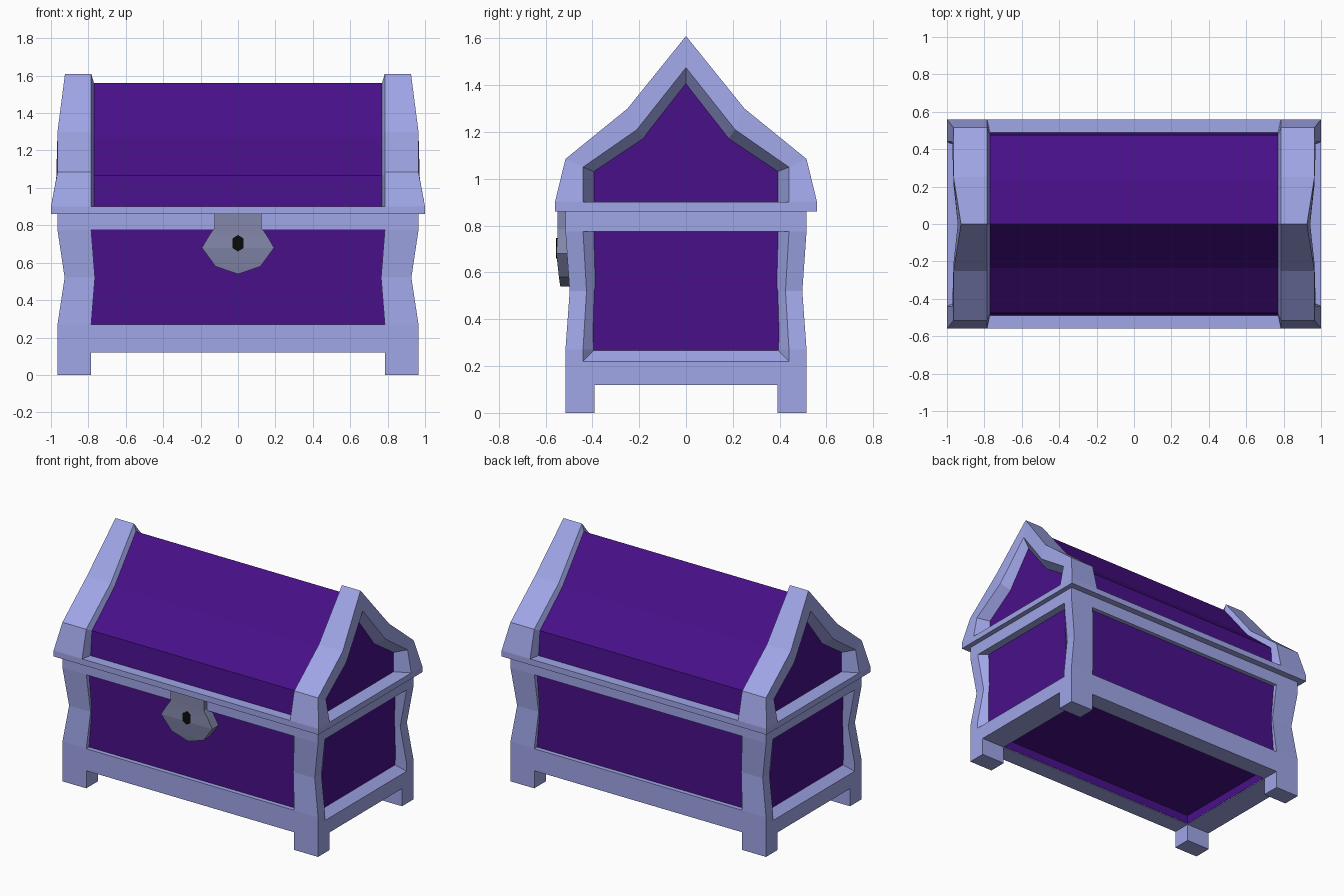
import bpy, bmesh

if "Cube" in bpy.data.objects:
    bpy.data.objects.remove(bpy.data.objects["Cube"])


def material(name, rgb):
    m = bpy.data.materials.new(name)
    m.diffuse_color = (*rgb, 1)
    m.use_nodes = True
    m.node_tree.nodes["Principled BSDF"].inputs["Base Color"].default_value = m.diffuse_color
    return m


TRIM = material("pale_trim", (0.35, 0.38, 0.80))
PURPLE = material("purple_panel", (0.065, 0.005, 0.25))
METAL = material("grey_metal", (0.22, 0.24, 0.40))
BLACK = material("dark_hole", (0.003, 0.003, 0.003))


def loft(name, rings, mat, mirror=""):
    """Skin a row of closed rings, cap both ends, mirror over the named axes."""
    bm = bmesh.new()
    rows = [[bm.verts.new(p) for p in ring] for ring in rings]
    n = len(rows[0])
    for a, b in zip(rows, rows[1:]):
        for i in range(n):
            j = (i + 1) % n
            bm.faces.new((a[i], a[j], b[j], b[i]))
    bm.faces.new(rows[0])
    bm.faces.new(rows[-1])
    bmesh.ops.recalc_face_normals(bm, faces=bm.faces)
    mesh = bpy.data.meshes.new(name)
    bm.to_mesh(mesh)
    bm.free()
    mesh.materials.append(mat)
    ob = bpy.data.objects.new(name, mesh)
    bpy.context.collection.objects.link(ob)
    if mirror:
        mod = ob.modifiers.new("mirror", 'MIRROR')
        mod.use_axis = ("x" in mirror, "y" in mirror, False)
        mod.use_mirror_merge = False
    return ob


def rect(x0, x1, y0, y1, z):
    return [(x0, y0, z), (x1, y0, z), (x1, y1, z), (x0, y1, z)]


def box(name, x0, x1, y0, y1, z0, z1, mat, mirror=""):
    return loft(name, [rect(x0, x1, y0, y1, z) for z in (z0, z1)], mat, mirror)


# Purple chest body with a recessed underside
loft("chest_body", [rect(-x, x, -y, y, z) for x, y, z in (
    (0.91, 0.485, 0.86), (0.91, 0.485, 0.125), (0.783, 0.388, 0.125), (0.783, 0.388, 0.185))], PURPLE)

# Feet and waisted corner posts
box("foot", 0.785, 0.965, 0.39, 0.515, 0, 0.12, TRIM, "xy")
posts = []
for z, x, y, xi, rim, deep in ((0.12, 0.965, 0.515, 0.785, 0.44, 0.39),
                               (0.27, 0.965, 0.515, 0.785, 0.44, 0.39),
                               (0.52, 0.927, 0.497, 0.765, 0.425, 0.383),
                               (0.775, 0.965, 0.515, 0.785, 0.44, 0.39)):
    posts.append([(x, y, z), (xi, y, z), (xi, 0.47, z), (0.905, deep, z), (x, rim, z)])
loft("corner_post", posts, TRIM, "xy")

# Lower rails (sloped sill on the ends) and the top band
box("long_rail", -0.785, 0.785, 0.39, 0.515, 0.12, 0.27, TRIM, "y")
sill = [(0.785, 0.12), (0.965, 0.12), (0.965, 0.22), (0.905, 0.27), (0.785, 0.27)]
loft("end_rail", [[(x, y, z) for x, z in sill] for y in (-0.44, 0.44)], TRIM, "x")
box("top_band", -0.965, 0.965, -0.515, 0.515, 0.775, 0.86, TRIM)

# Lid rim and purple roof
box("lid_rim", -1, 1, -0.56, 0.56, 0.86, 0.90, TRIM)
half_roof = [(0.49, 0.90), (0.475, 1.065), (0.235, 1.27), (0, 1.56)]
roof = half_roof + [(-y, z) for y, z in half_roof[-2::-1]]
loft("lid_roof", [[(x, y, z) for y, z in roof] for x in (-0.90, 0.90)], PURPLE)

# Pointed end arches: outer edge, rim, deep edge of each station
stations = [
    ((1.0, 0.56, 0.90), (1.0, 0.44, 0.90), (0.39, 0.90)),
    ((0.965, 0.515, 1.085), (0.972, 0.44, 1.05), (0.39, 1.03)),
    ((0.965, 0.25, 1.30), (0.965, 0.21, 1.21), (0.18, 1.17)),
    ((0.925, 0, 1.61), (0.942, 0, 1.475), (0, 1.40)),
]
arch = []
for (outer, rim, deep), (ry, rz) in zip(stations, half_roof):
    arch.append([outer, rim, (0.895, *deep), (0.77, ry, rz), (0.785, outer[1], outer[2])])
arch += [[(x, -y, z) for x, y, z in ring] for ring in arch[-2::-1]]
loft("lid_arch", arch, TRIM, "x")

# Lock plate and keyhole
plate = [(0.125, -0.548, 0.86), (0.127, -0.549, 0.785), (0.155, -0.550, 0.745),
         (0.193, -0.554, 0.68), (0.12, -0.543, 0.58), (0.003, -0.537, 0.54)]
loft("lock_plate", [rect(-w, w, y, -0.48, z) for w, y, z in plate], METAL)
hole = [(0, 0.66), (0.029, 0.678), (0.029, 0.73), (0, 0.748), (-0.029, 0.73), (-0.029, 0.678)]
loft("keyhole", [[(x, y, z) for x, z in hole] for y in (-0.556, -0.53)], BLACK)
